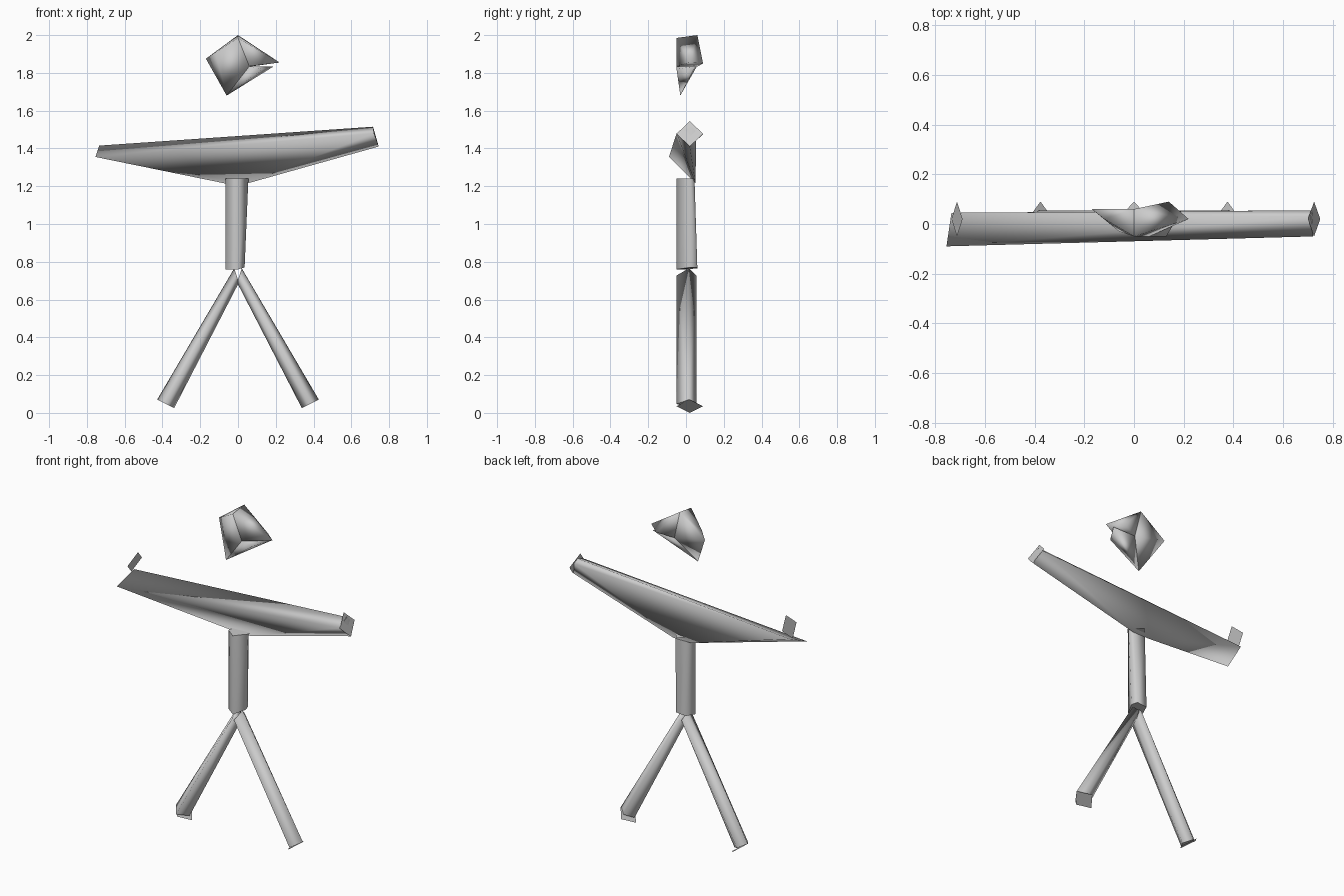
import bpy, bmesh
from mathutils import Vector

if "Cube" in bpy.data.objects:
    bpy.data.objects.remove(bpy.data.objects["Cube"])

grey = bpy.data.materials.new("light grey")
grey.diffuse_color = (0.6, 0.6, 0.6, 1)
grey.use_nodes = True
grey.node_tree.nodes["Principled BSDF"].inputs["Base Color"].default_value = grey.diffuse_color


def finish(bm, name):
    mesh = bpy.data.meshes.new(name)
    bm.to_mesh(mesh)
    bm.free()
    mesh.materials.append(grey)
    ob = bpy.data.objects.new(name, mesh)
    bpy.context.collection.objects.link(ob)
    return ob


def hull(name, groups, axis=None):
    """Smooth object from convex chunks; faces across the axis stay crisp."""
    bm = bmesh.new()
    for pts in groups:
        vs = [bm.verts.new(p) for p in pts]
        res = bmesh.ops.convex_hull(bm, input=vs)
        junk = {v for v in res["geom_interior"] + res["geom_unused"]
                if isinstance(v, bmesh.types.BMVert)}
        bmesh.ops.delete(bm, geom=list(junk), context='VERTS')
    bmesh.ops.recalc_face_normals(bm, faces=bm.faces)
    bm.normal_update()
    direction = Vector(axis).normalized() if axis else None
    for f in bm.faces:
        f.smooth = True
    if direction:
        for e in bm.edges:
            ends = [abs(f.normal.dot(direction)) > 0.75 for f in e.link_faces]
            if any(ends) and not all(ends):
                e.smooth = False
    return finish(bm, name)


def cap(name, a, b):
    """Flat diamond plate between corners a and b, with side corners along y."""
    a, b = Vector(a), Vector(b)
    mid, side = (a + b) / 2, Vector((0, 0.07, 0))
    bm = bmesh.new()
    bm.faces.new([bm.verts.new(p) for p in (a, mid + side, b, mid - side)])
    finish(bm, name)


# Head: faceted lump with a notch on its right side
top_f, top_b = (0, -0.05, 1.985), (0, 0.06, 2.0)
left_f, left_b = (-0.12, 0.02, 1.908), (-0.17, 0.06, 1.875)
chin = (-0.06, -0.03, 1.68)
notch_f, notch_b = (0.06, -0.05, 1.835), (0.04, 0.055, 1.83)
right_f, right_b = (0.22, 0.02, 1.855), (0.14, 0.09, 1.85)
jaw_f, jaw_b = (0.13, -0.05, 1.82), (0.19, 0.05, 1.835)
hull("head", [
    [top_f, top_b, left_f, left_b, chin, notch_f, notch_b],
    [top_f, top_b, right_f, right_b, notch_f, notch_b],
    [chin, notch_f, notch_b, jaw_f, jaw_b]])

# Arms: one long tilted wedge, thin at the left end
hull("arms", [[
    (-0.735, 0.045, 1.415), (-0.755, -0.09, 1.355),
    (0.72, -0.05, 1.48), (0.715, 0.03, 1.515), (0.72, 0.055, 1.49),
    (0.745, 0.02, 1.41), (0.05, 0.05, 1.215), (-0.07, 0.05, 1.215)]], (1, 0, -0.3))
cap("right_hand_plate", (0.75, 0.02, 1.41), (0.70, 0.02, 1.545))
cap("left_hand_plate", (-0.735, 0.02, 1.41), (-0.69, 0.02, 1.54))

# Torso
hull("torso", [[
    (-0.065, 0.0, 1.24), (0.0, -0.05, 1.24), (0.055, 0.02, 1.24), (-0.04, 0.045, 1.24),
    (0.04, 0.045, 1.24),
    (-0.065, 0.0, 0.76), (0.0, -0.05, 0.76), (0.035, 0.02, 0.77), (-0.04, 0.06, 0.765),
    (0.025, 0.06, 0.77)]], (0, 0, 1))
cap("torso_top_plate", (-0.065, 0.02, 1.242), (0.065, 0.02, 1.242))

# Legs, mirrored, with a plate under each foot
for s, side in ((-1, "left"), (1, "right")):
    ring = []
    for out, inn in (((0.02, 0.765), (-0.005, 0.69)), ((0.428, 0.07), (0.338, 0.025))):
        mx, mz = (out[0] + inn[0]) / 2, (out[1] + inn[1]) / 2
        ring += [(s * out[0], 0.015, out[1]), (s * inn[0], 0.015, inn[1]),
                 (s * mx, -0.05, mz), (s * mx, 0.055, mz)]
    hull(side + "_leg", [ring], (s * 0.42, 0, -0.74))
    cap(side + "_foot_plate", (s * 0.428, 0.02, 0.07), (s * 0.325, 0.02, 0.0))
